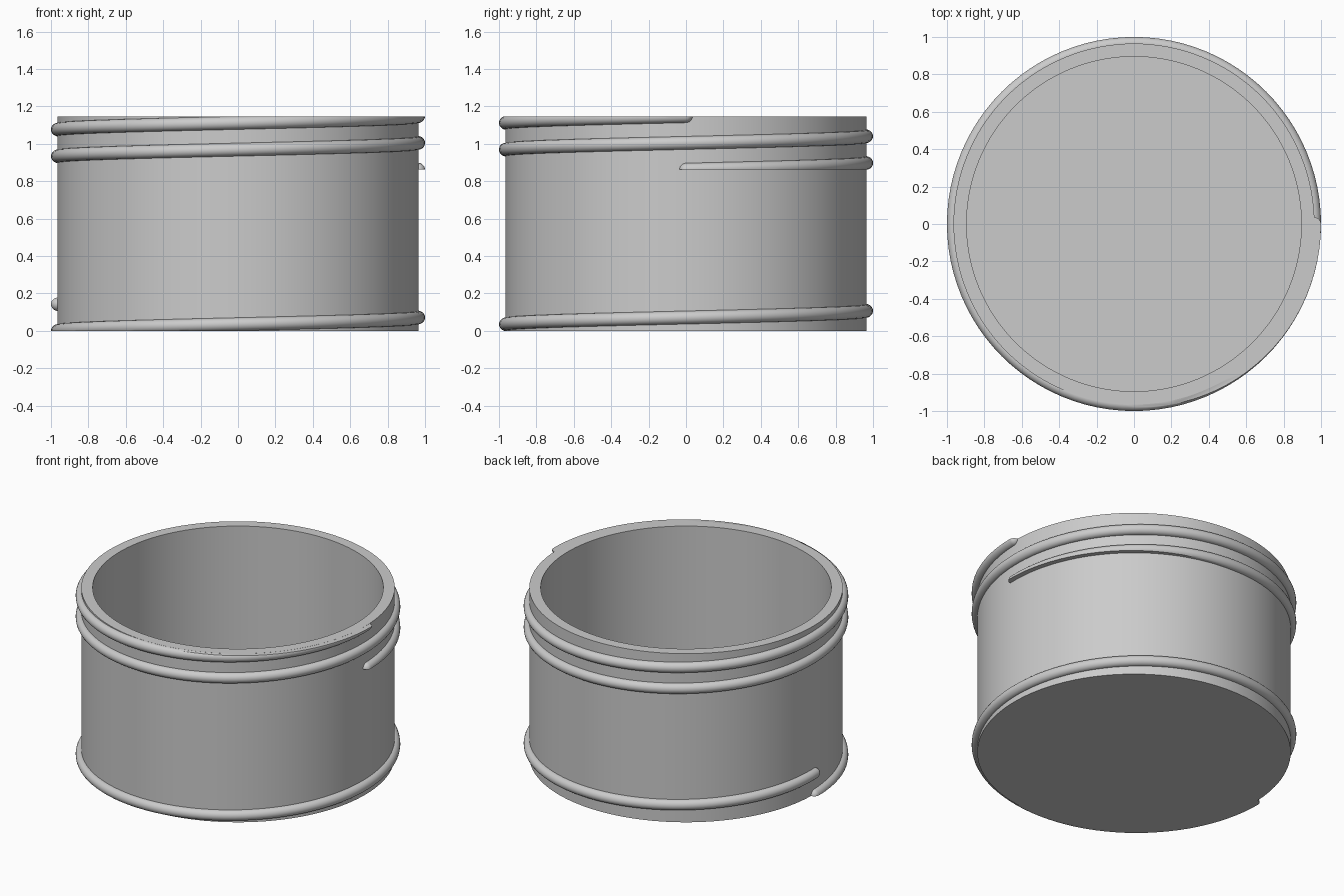
import bpy, bmesh
from math import pi, sin, cos, sqrt
from mathutils import Vector

cube = bpy.data.objects.get("Cube")
if cube:
    bpy.data.objects.remove(cube)

R_OUT, R_IN, HEIGHT, FLOOR = 0.965, 0.895, 1.146, 0.07
TUBE, PITCH = 0.035, 0.143

grey = bpy.data.materials.new("plain grey")
grey.use_nodes = True
colour = (0.6, 0.6, 0.6, 1)
grey.diffuse_color = colour
grey.node_tree.nodes["Principled BSDF"].inputs["Base Color"].default_value = colour


def finish(bm, name):
    bmesh.ops.recalc_face_normals(bm, faces=bm.faces)
    mesh = bpy.data.meshes.new(name)
    bm.to_mesh(mesh)
    bm.free()
    mesh.materials.append(grey)
    ob = bpy.data.objects.new(name, mesh)
    bpy.context.collection.objects.link(ob)
    bpy.ops.object.select_all(action="DESELECT")
    ob.select_set(True)
    bpy.context.view_layer.objects.active = ob
    bpy.ops.object.shade_smooth_by_angle(angle=pi / 6)
    return ob


def cup(name, segments=128):
    """Round vessel: rings up the outside, over the rim and down the inside."""
    bm = bmesh.new()
    rings = []
    for r, z in ((R_OUT, 0), (R_OUT, HEIGHT), (R_IN, HEIGHT), (R_IN, FLOOR)):
        rings.append([bm.verts.new((r * cos(2 * pi * i / segments),
                                    r * sin(2 * pi * i / segments), z))
                      for i in range(segments)])
    for a, b in zip(rings, rings[1:]):
        for i in range(segments):
            j = (i + 1) % segments
            bm.faces.new((a[i], a[j], b[j], b[i]))
    bm.faces.new(rings[0])
    bm.faces.new(rings[-1])
    return finish(bm, name)


def thread(name, start, turns, z0, z_min, z_max, sides=20, steps=96):
    """Round-ended helical bead, trimmed flat at z_min and z_max."""
    bm = bmesh.new()
    sweep = 2 * pi * turns
    cap = TUBE / R_OUT
    # stations along the helix, with shrinking rings for the round ends
    ends = [cap * sin(pi / 2 * k / 6) for k in range(1, 7)]
    count = int(steps * turns)
    stations = [(-e, e) for e in reversed(ends)]
    stations += [(sweep * i / count, 0) for i in range(count + 1)]
    stations += [(sweep + e, e) for e in ends]
    rings = []
    for t, e in stations:
        r = TUBE * max(sqrt(max(1 - (e / cap) ** 2, 0)), 0.02)
        out = Vector((cos(start + t), sin(start + t), 0))
        centre = out * R_OUT + Vector((0, 0, z0 + PITCH * t / (2 * pi)))
        rings.append([bm.verts.new(centre + out * r * cos(2 * pi * k / sides)
                                   + Vector((0, 0, r * sin(2 * pi * k / sides))))
                      for k in range(sides)])
    for a, b in zip(rings, rings[1:]):
        for k in range(sides):
            m = (k + 1) % sides
            bm.faces.new((a[k], a[m], b[m], b[k]))
    bm.faces.new(rings[0])
    bm.faces.new(rings[-1])
    # trim flat at both heights and close the cuts
    for z, direction in ((z_min, -1), (z_max, 1)):
        geom = bm.verts[:] + bm.edges[:] + bm.faces[:]
        bmesh.ops.bisect_plane(bm, geom=geom, plane_co=(0, 0, z),
                               plane_no=(0, 0, direction), clear_outer=True)
        border = [e for e in bm.edges if e.is_boundary]
        if border:
            bmesh.ops.holes_fill(bm, edges=border, sides=0)
    return finish(bm, name)


cup("vessel_body")
thread("upper_thread", 0, 2, 0.862, 0.862, HEIGHT - 0.0005)
thread("lower_thread", pi, 1, 0.0, 0.0005, HEIGHT)
